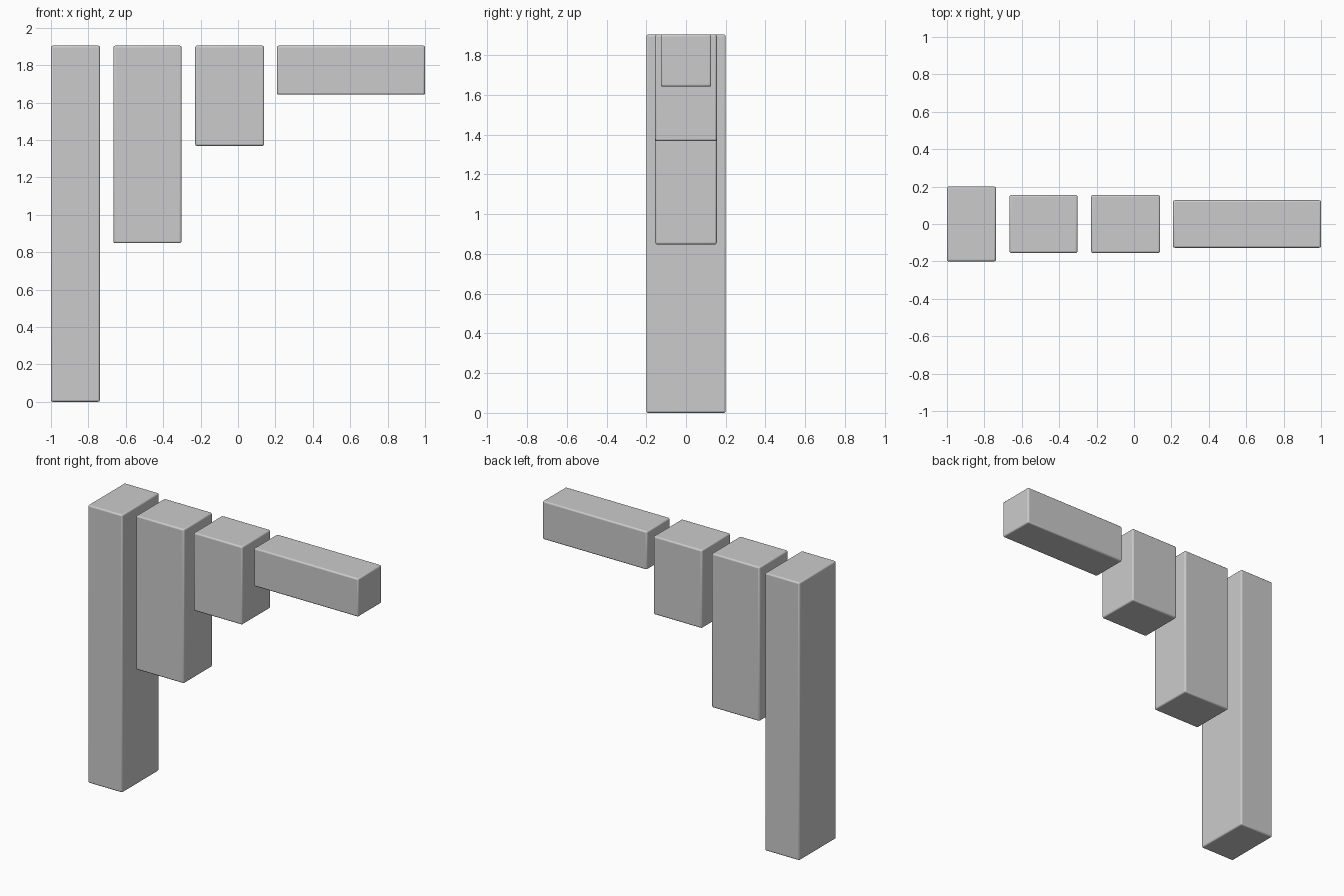
import bpy

if "Cube" in bpy.data.objects:
    bpy.data.objects.remove(bpy.data.objects["Cube"])

TOP = 1.904


def block(name, x0, x1, depth, bottom):
    """Soft-edged block hanging from the shared top plane, centred on y = 0."""
    bpy.ops.mesh.primitive_cube_add(size=1, location=((x0 + x1) / 2, 0, (bottom + TOP) / 2))
    ob = bpy.context.object
    ob.name = name
    ob.scale = (x1 - x0, depth, TOP - bottom)
    bpy.ops.object.transform_apply(location=False, rotation=False, scale=True)
    bevel = ob.modifiers.new("soft_edges", 'BEVEL')
    bevel.width = 0.01
    bevel.segments = 3
    bpy.ops.object.shade_smooth_by_angle()
    return ob


# Row of blocks, tallest to shortest
block("tall_post", -1.0, -0.738, 0.40, 0.0)
block("long_block", -0.666, -0.302, 0.31, 0.848)
block("short_block", -0.229, 0.14, 0.31, 1.368)
block("horizontal_bar", 0.208, 1.0, 0.254, 1.642)
